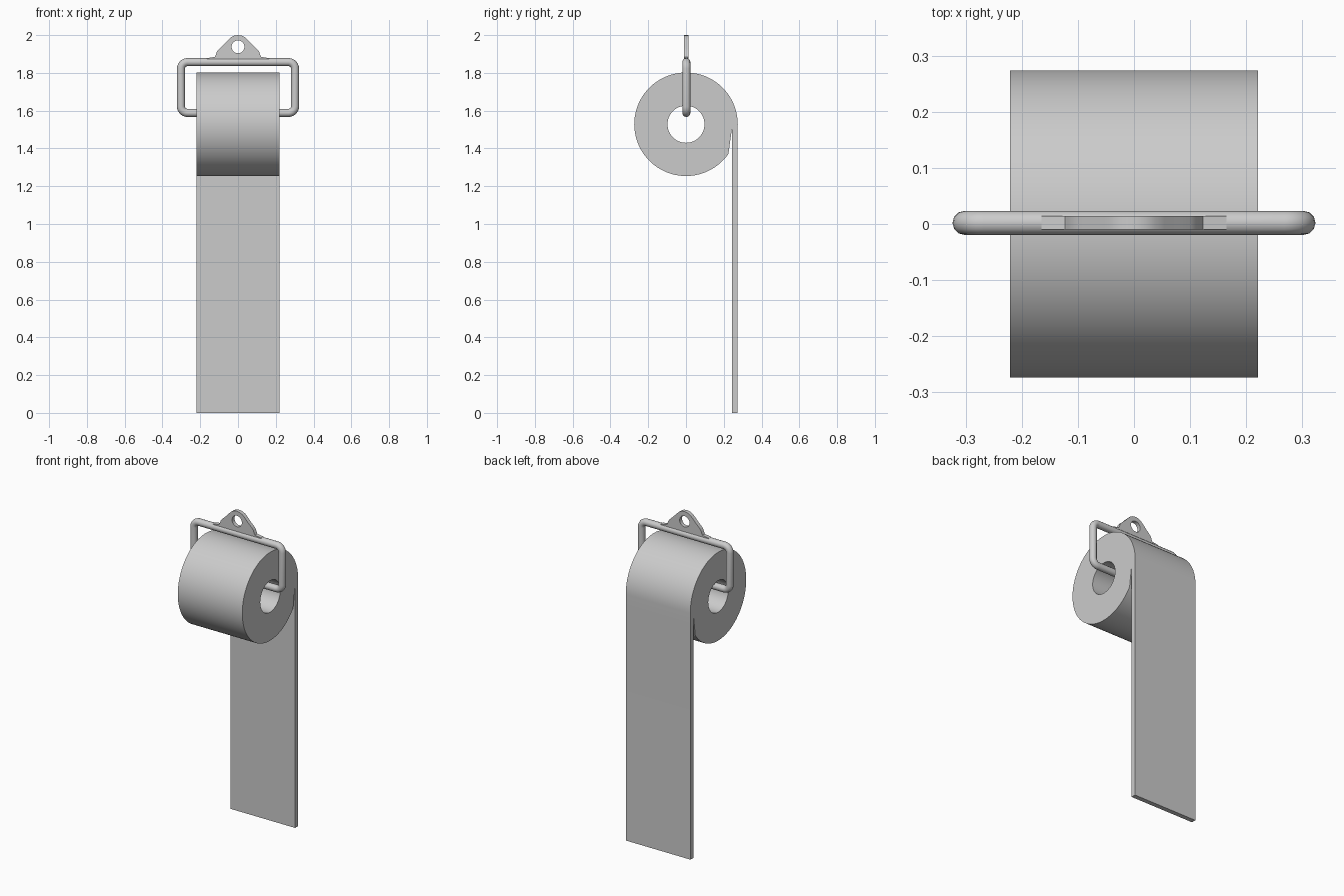
import bpy, bmesh
from math import sin, cos, pi, radians
from mathutils import Matrix

if "Cube" in bpy.data.objects:
    bpy.data.objects.remove(bpy.data.objects["Cube"])


def arc(cx, cy, r, a0, a1, n):
    return [(cx + r * cos(radians(a0 + (a1 - a0) * i / n)),
             cy + r * sin(radians(a0 + (a1 - a0) * i / n))) for i in range(n + 1)]


def build(name, loops, matrix, extrude=0, bevel=0):
    """Closed outlines become a filled prism (extrude) or a round wire (bevel)."""
    cu = bpy.data.curves.new(name, 'CURVE')
    cu.dimensions = '3D' if bevel else '2D'
    cu.fill_mode = 'FULL' if bevel else 'BOTH'
    cu.extrude, cu.bevel_depth, cu.bevel_resolution = extrude, bevel, 4
    for loop in loops:
        sp = cu.splines.new('POLY')
        sp.points.add(len(loop) - 1)
        for p, (x, y) in zip(sp.points, loop):
            p.co = (x, y, 0, 1)
        sp.use_cyclic_u = True
    tmp = bpy.data.objects.new(name + "_outline", cu)
    bpy.context.collection.objects.link(tmp)
    dg = bpy.context.evaluated_depsgraph_get()
    me = bpy.data.meshes.new_from_object(tmp.evaluated_get(dg))
    bpy.data.objects.remove(tmp)
    me.transform(matrix)
    bm = bmesh.new()
    bm.from_mesh(me)
    bmesh.ops.remove_doubles(bm, verts=bm.verts, dist=1e-5)
    bmesh.ops.recalc_face_normals(bm, faces=bm.faces)
    for f in bm.faces:
        f.smooth = True
    bm.to_mesh(me)
    bm.free()
    me.set_sharp_from_angle(angle=radians(35))
    me.name = name
    ob = bpy.data.objects.new(name, me)
    bpy.context.collection.objects.link(ob)
    return ob


# Profile planes: side (y, z) extruded along x, front (x, z) extruded along y
SIDE = Matrix(((0, 0, 1, 0), (1, 0, 0, 0), (0, 1, 0, 0), (0, 0, 0, 1)))
FRONT = Matrix(((1, 0, 0, 0), (0, 0, -1, 0.002), (0, 1, 0, 0), (0, 0, 0, 1)))

# Paper roll with the hanging sheet, pierced by the core
ZC = 1.528
outer = arc(0, ZC, 0.274, 0, 325, 72)
outer += [(0.243, 1.505), (0.243, 0), (0.272, 0), (0.273, 1.46)]
core = arc(0, ZC, 0.098, 0, 352.5, 47)
build("paper_roll", [outer, core], SIDE, extrude=0.221)

# Wire hanger: rounded rectangle passing through the core
R, X, Z0, Z1 = 0.035, 0.302, 1.588, 1.857
wire = []
for cx, cz, a in ((X - R, Z1 - R, 0), (-X + R, Z1 - R, 90),
                  (-X + R, Z0 + R, 180), (X - R, Z0 + R, 270)):
    wire += arc(cx, cz, R, a, a + 90, 6)
build("wire_hanger", [wire], FRONT, bevel=0.0215)

# Mounting tab with a screw hole
half = [(0.165, 1.862), (0.165, 1.878), (0.123, 1.885), (0.118, 1.895), (0.112, 1.912),
        (0.100, 1.927), (0.080, 1.945), (0.055, 1.972), (0.038, 1.988),
        (0.020, 1.997)]
tab = half + [(0, 2.0)] + [(-x, z) for x, z in reversed(half)]
hole = arc(0, 1.938, 0.034, 0, 348.75, 31)
build("mounting_tab", [tab, hole], FRONT, extrude=0.012)
